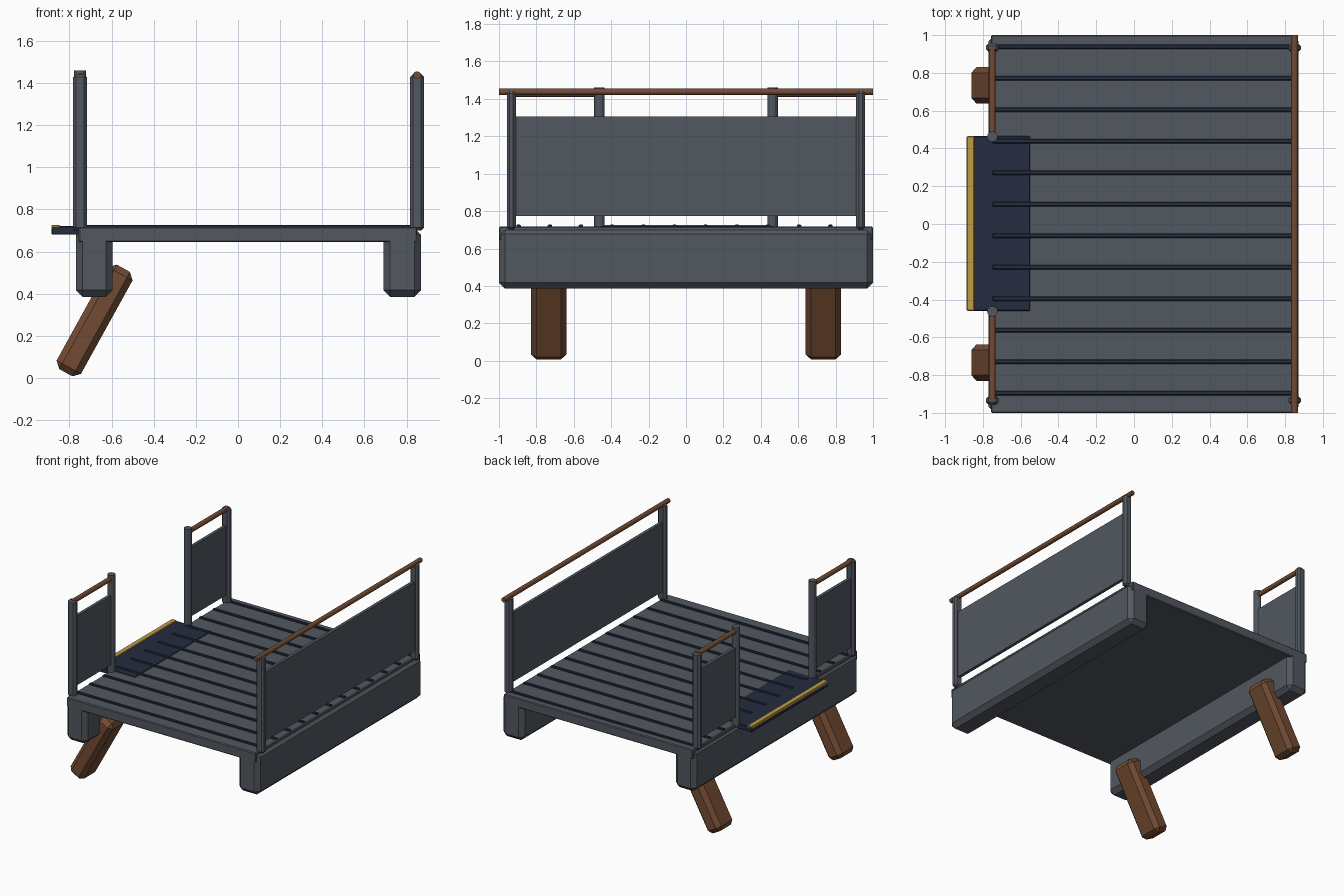
import bpy, bmesh
from math import radians
from mathutils import Matrix, Vector

if "Cube" in bpy.data.objects:
    bpy.data.objects.remove(bpy.data.objects["Cube"])


def material(name, rgb):
    m = bpy.data.materials.new(name)
    m.diffuse_color = (*rgb, 1)
    m.use_nodes = True
    m.node_tree.nodes["Principled BSDF"].inputs["Base Color"].default_value = m.diffuse_color
    return m


SLATE = material("slate", (0.085, 0.098, 0.118))
NAVY = material("navy", (0.018, 0.025, 0.05))
WOOD = material("wood", (0.17, 0.07, 0.032))
YELLOW = material("yellow", (0.52, 0.34, 0.06))


def finish(name, bm, mat):
    me = bpy.data.meshes.new(name)
    bm.to_mesh(me)
    bm.free()
    me.materials.append(mat)
    ob = bpy.data.objects.new(name, me)
    bpy.context.collection.objects.link(ob)
    return ob


def box(name, x, y, z, mat, bevel=0):
    """Chamfered box from three (min, max) ranges."""
    bm = bmesh.new()
    size = [r[1] - r[0] for r in (x, y, z)]
    bmesh.ops.create_cube(bm, size=1)
    bmesh.ops.scale(bm, vec=size, verts=bm.verts)
    if bevel:
        bmesh.ops.bevel(bm, geom=bm.edges[:], offset=bevel, segments=1,
                        affect='EDGES', clamp_overlap=True)
    ob = finish(name, bm, mat)
    ob.location = [(r[0] + r[1]) / 2 for r in (x, y, z)]
    return ob


def rod(name, a, b, r, mat, sides=12):
    """Cylinder between two points."""
    a, b = Vector(a), Vector(b)
    d = b - a
    bm = bmesh.new()
    rot = Vector((0, 0, 1)).rotation_difference(d).to_matrix().to_4x4()
    bmesh.ops.create_cone(bm, cap_ends=True, segments=sides, radius1=r, radius2=r,
                          depth=d.length, matrix=Matrix.Translation((a + b) / 2) @ rot)
    return finish(name, bm, mat)


def span(s, a, b):
    return tuple(sorted((s * a, s * b)))


XL, XR = -0.75, 0.85

# Deck and its two side beams
box("deck", (-0.757, XR), (-1, 1), (0.645, 0.717), SLATE, 0.006)
box("left_beam", (-0.77, -0.595), (-1, 1), (0.385, 0.71), SLATE, 0.032)
box("right_beam", (0.69, 0.87), (-1, 1), (0.385, 0.71), SLATE, 0.032)

# Raised deck ribs
for i in range(12):
    y = -0.895 + i * 0.1667
    box("deck_rib", (-0.75, 0.838), (y - 0.012, y + 0.012), (0.703, 0.727), NAVY, 0.004)

# Entry plate with yellow edge strip
box("entry_plate", (-0.885, -0.55), (-0.46, 0.465), (0.68, 0.721), NAVY, 0.004)
box("edge_strip", (-0.886, -0.845), (-0.46, 0.465), (0.705, 0.726), YELLOW, 0.004)

for s in (-1, 1):
    # Slanted leg plank
    leg = box("leg", (-0.747, -0.615), span(s, 0.638, 0.83), (-0.01, 0.556), WOOD, 0.03)
    leg.rotation_euler.y = radians(28.9)

    # Corner posts
    for x in (XL, XR):
        box("corner_post", (x - 0.033, x + 0.033), span(s, 0.91, 0.957),
            (0.70, 1.443), SLATE, 0.014)

    # Entry-side post, rail and panel
    rod("entry_post", (XL, s * 0.463, 0.70), (XL, s * 0.463, 1.46), 0.028, SLATE)
    rod("entry_rail", (XL, s * 0.463, 1.428), (XL, s * 0.945, 1.428), 0.018, WOOD)
    box("entry_panel", (XL - 0.012, XL + 0.012), span(s, 0.475, 0.925),
        (0.775, 1.305), SLATE)

# Far side rail and panel
rod("side_rail", (XR, -1, 1.438), (XR, 1, 1.438), 0.018, WOOD)
box("side_panel", (XR - 0.012, XR + 0.012), (-0.925, 0.925), (0.775, 1.305), SLATE)
